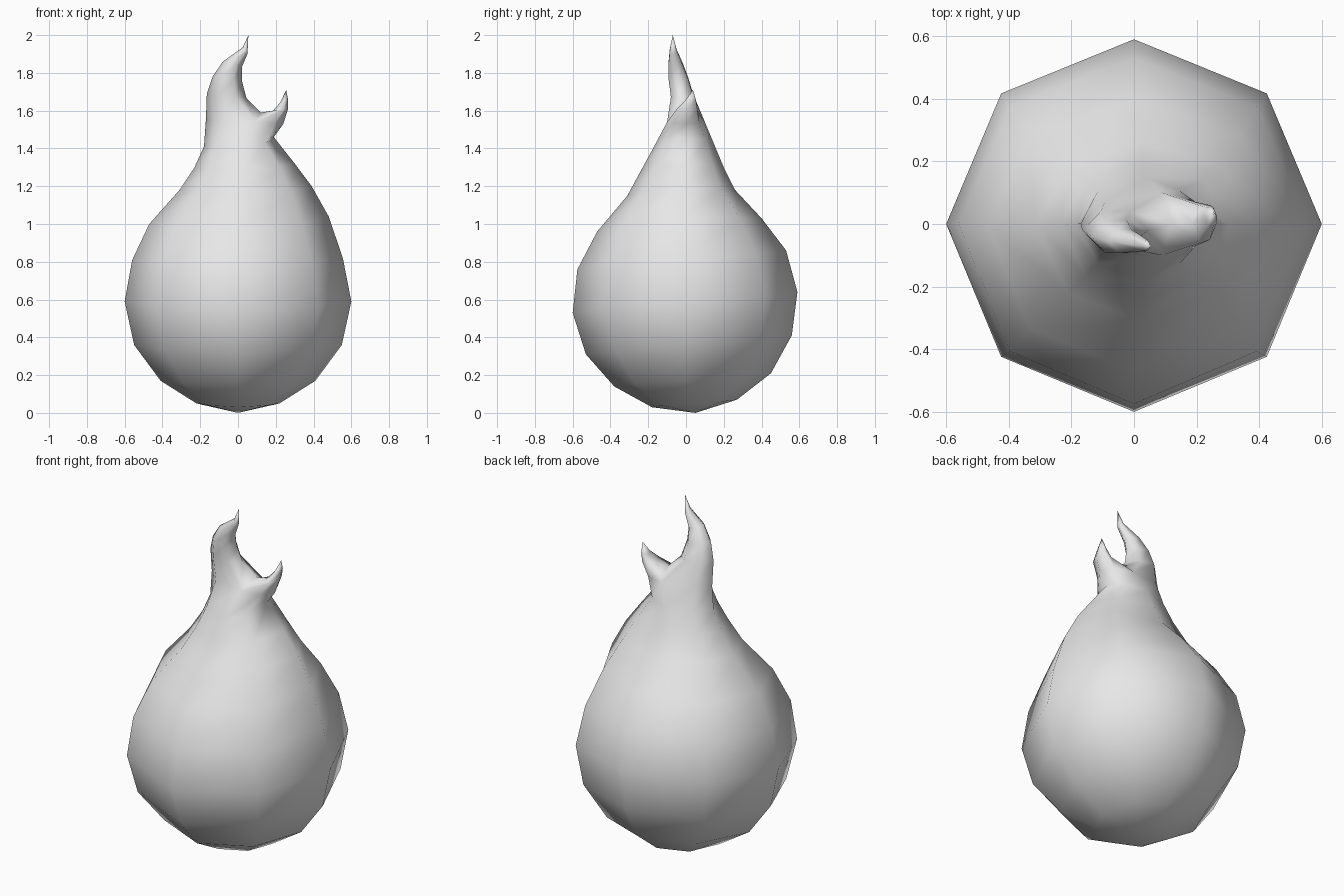
import bpy, bmesh, math
from mathutils import Vector

cube = bpy.data.objects.get("Cube")
if cube:
    bpy.data.objects.remove(cube)

grey = bpy.data.materials.new("light_grey")
grey.use_nodes = True
grey.diffuse_color = (0.8, 0.8, 0.8, 1)
grey.node_tree.nodes["Principled BSDF"].inputs["Base Color"].default_value = (0.8, 0.8, 0.8, 1)

bm = bmesh.new()


def body_ring(left, right, front, back, middle=0):
    """Eight-sided ring through four (offset, height) extremes."""
    verts = []
    for i in range(8):
        c, s = math.cos(i * math.pi / 4), math.sin(i * math.pi / 4)
        side = right if c > 0 else left
        face = back if s > 0 else front
        verts.append(bm.verts.new((middle + abs(c) * (side[0] - middle), abs(s) * face[0],
                                   c * c * side[1] + s * s * face[1])))
    return verts


def bridge(a, b):
    n = len(a)
    for i in range(n):
        bm.faces.new((a[i], a[(i + 1) % n], b[(i + 1) % n], b[i]))


def cap(ring, point):
    tip = bm.verts.new(point)
    for i in range(len(ring)):
        bm.faces.new((ring[i], ring[(i + 1) % len(ring)], tip))


def horn(loop, levels, tip, first_side):
    """Curled six-sided tongue; each level is inner (x, z), outer (x, z), y, half depth."""
    for inner, outer, y, depth in levels:
        a, b = Vector((inner[0], y, inner[1])), Vector((outer[0], y, outer[1]))
        ring = []
        for t, side in ((0, 0), (.28, 1), (.72, 1), (1, 0), (.72, -1), (.28, -1)):
            p = a.lerp(b, t)
            p.y += side * first_side * depth
            ring.append(bm.verts.new(p))
        bridge(loop, ring)
        loop = ring
    cap(loop, tip)


# Teardrop body, slightly tilted: left, right, front, back
rings = [body_ring(*r) for r in (
    ((-.22, .05), (.22, .05), (-.18, .03), (.27, .07)),
    ((-.41, .17), (.41, .17), (-.38, .14), (.45, .21)),
    ((-.55, .36), (.55, .36), (-.53, .31), (.56, .41)),
    ((-.60, .59), (.60, .59), (-.60, .53), (.59, .64)),
    ((-.56, .81), (.555, .82), (-.575, .76), (.53, .86)),
    ((-.47, 1.0), (.48, 1.04), (-.47, .96), (.40, 1.03)),
    ((-.31, 1.18), (.39, 1.2), (-.31, 1.15), (.26, 1.18), .02),
    ((-.23, 1.30), (.30, 1.32), (-.24, 1.28), (.20, 1.30), .03),
    ((-.18, 1.41), (.19, 1.46), (-.18, 1.39), (.15, 1.42), .04),
    ((-.17, 1.55), (.24, 1.53), (-.10, 1.54), (.10, 1.54), .09),
)]
for lower, upper in zip(rings, rings[1:]):
    bridge(lower, upper)
cap(rings[0], (0, .05, 0))

# Saddle that splits the neck into two tongues
top = rings[-1]
saddle = bm.verts.new((.12, 0, 1.59))

# Tall tongue curling to the model's left
horn([saddle] + top[2:7], (
    ((.045, 1.665), (-.165, 1.69), -.02, .06),
    ((.02, 1.76), (-.135, 1.78), -.04, .052),
    ((.02, 1.83), (-.08, 1.86), -.055, .038),
    ((.05, 1.90), (.025, 1.935), -.068, .018),
), (.055, -.07, 2.0), 1)

# Short tongue curling upward
horn([saddle] + top[6:] + top[:3], (
    ((.185, 1.60), (.265, 1.61), .005, .055),
    ((.225, 1.645), (.265, 1.66), .025, .028),
), (.255, .037, 1.71), -1)

bmesh.ops.recalc_face_normals(bm, faces=bm.faces)
mesh = bpy.data.meshes.new("flame_body")
bm.to_mesh(mesh)
bm.free()
mesh.materials.append(grey)
for poly in mesh.polygons:
    poly.use_smooth = True
flame = bpy.data.objects.new("flame_body", mesh)
bpy.context.collection.objects.link(flame)
